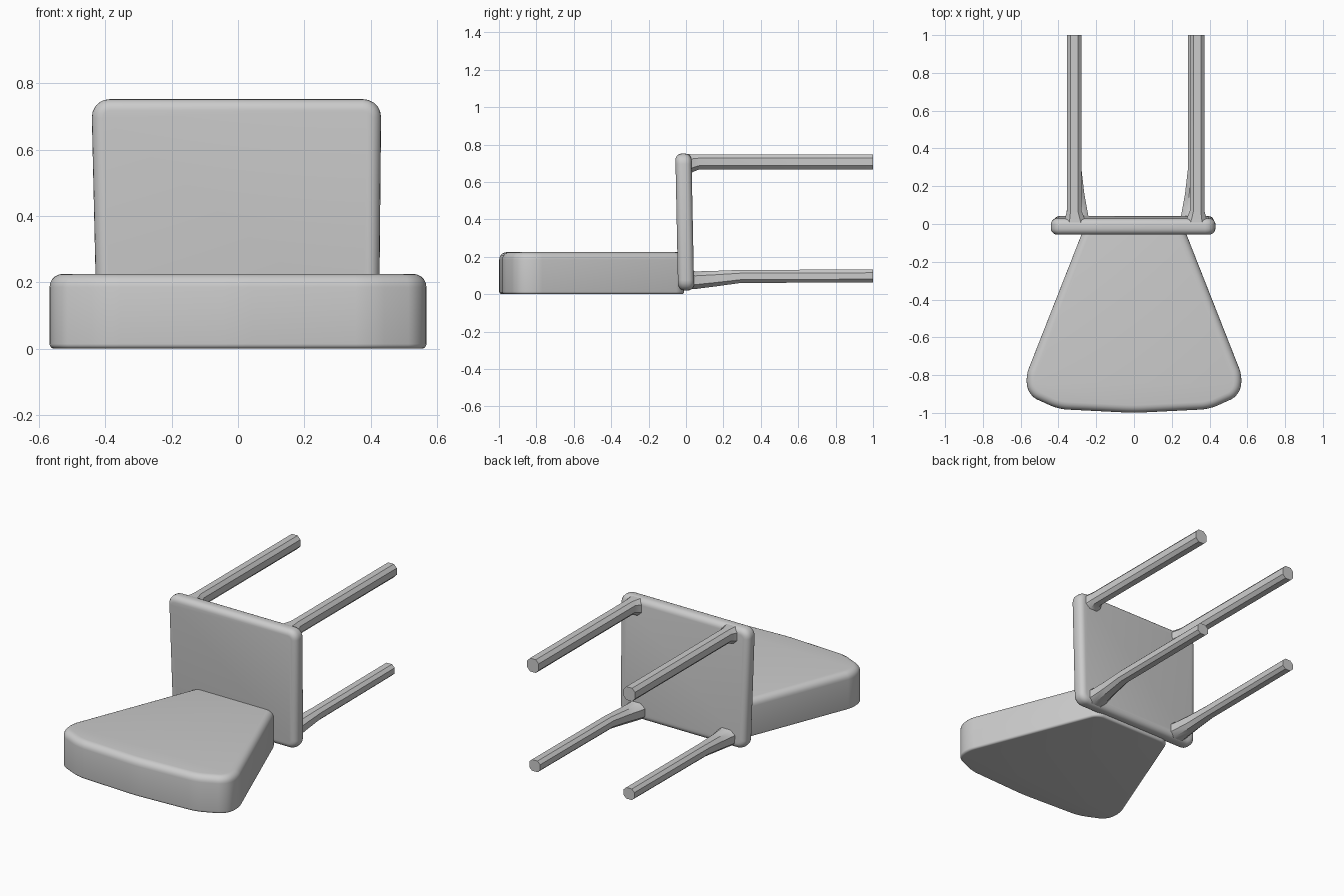
import bpy, bmesh, math
from mathutils import Matrix

if "Cube" in bpy.data.objects:
    bpy.data.objects.remove(bpy.data.objects["Cube"])


def finish(bm, name):
    bmesh.ops.recalc_face_normals(bm, faces=bm.faces[:])
    mesh = bpy.data.meshes.new(name)
    bm.to_mesh(mesh)
    bm.free()
    ob = bpy.data.objects.new(name, mesh)
    bpy.context.collection.objects.link(ob)
    bpy.ops.object.select_all(action='DESELECT')
    ob.select_set(True)
    bpy.context.view_layer.objects.active = ob
    bpy.ops.object.shade_smooth_by_angle(angle=math.radians(40))
    return ob


def slab(name, outline, low, high, corner, low_round, high_round, upright=False):
    """Rounded outline extruded from low to high, with softened rims."""
    bm = bmesh.new()
    bm.faces.new([bm.verts.new((x, y, low)) for x, y in outline])
    bmesh.ops.bevel(bm, geom=bm.verts[:], offset=corner, segments=5,
                    profile=0.5, affect='VERTICES')
    ext = bmesh.ops.extrude_face_region(bm, geom=bm.faces[:])
    top = [g for g in ext['geom'] if isinstance(g, bmesh.types.BMVert)]
    bmesh.ops.translate(bm, verts=top, vec=(0, 0, high - low))
    for level, size in ((high, high_round), (low, low_round)):
        rim = [e for e in bm.edges
               if all(abs(v.co.z - level) < 1e-5 for v in e.verts)]
        bmesh.ops.bevel(bm, geom=rim, offset=size, segments=5, profile=0.5,
                        affect='EDGES', clamp_overlap=True)
    if upright:  # local (x, y, z) becomes world (x, -z, y)
        bm.transform(Matrix.Rotation(math.radians(90), 4, 'X'))
    return finish(bm, name)


def leg(name, sections, side):
    """Loft of chamfered rectangles: (y, inner x, outer x, low z, high z)."""
    bm = bmesh.new()
    rings = []
    for y, x0, x1, z0, z1 in sections:
        cx, cz, hx, hz = (x0 + x1) / 2, (z0 + z1) / 2, (x1 - x0) / 2, (z1 - z0) / 2
        k = 0.5
        shape = ((1, k), (k, 1), (-k, 1), (-1, k), (-1, -k), (-k, -1), (k, -1), (1, -k))
        rings.append([bm.verts.new((side * (cx + a * hx), y, cz + b * hz))
                      for a, b in shape])
    for r, s in zip(rings, rings[1:]):
        for i in range(8):
            j = (i + 1) % 8
            bm.faces.new((r[i], r[j], s[j], s[i]))
    bm.faces.new(rings[0])
    bm.faces.new(rings[-1])
    return finish(bm, name)


# Thick tapered backrest, lying flat
half = [(0.26, -0.01), (0.575, -0.81), (0.555, -0.91), (0.40, -0.98)]
outline = half + [(-x, y) for x, y in reversed(half)]
outline.insert(4, (0.0, -1.0))
slab("backrest", outline, 0.0, 0.225, 0.045, 0.014, 0.04)

# Upright seat panel, leaning slightly forward at the upper rim
seat = slab("seat", [(-0.425, 0.02), (0.425, 0.02), (0.432, 0.752), (-0.442, 0.752)],
            -0.038, 0.048, 0.055, 0.034, 0.034, upright=True)
for v in seat.data.vertices:
    v.co.y -= 0.02 * (v.co.z - 0.3)

# Legs, pointing backwards and flaring where they meet the seat
for side, label, shift in ((-1, "left", 0.0), (1, "right", 0.018)):
    a, b = 0.278 + shift, 0.355 + shift
    leg(f"front_leg_{label}", [
        (0.0, a - 0.03, b + 0.02, 0.635, 0.749),
        (0.04, a - 0.012, b + 0.008, 0.655, 0.748),
        (0.07, a, b, 0.667, 0.748),
        (1.0, a, b, 0.667, 0.748)], side)
    a, b = 0.278 + shift * 0.4, 0.352 + shift * 0.4
    leg(f"rear_leg_{label}", [
        (0.0, a - 0.045, b + 0.02, 0.025, 0.14),
        (0.05, a - 0.035, b + 0.005, 0.028, 0.122),
        (0.16, a - 0.015, b, 0.042, 0.125),
        (0.29, a, b, 0.06, 0.13),
        (1.0, a, b, 0.064, 0.132)], side)
